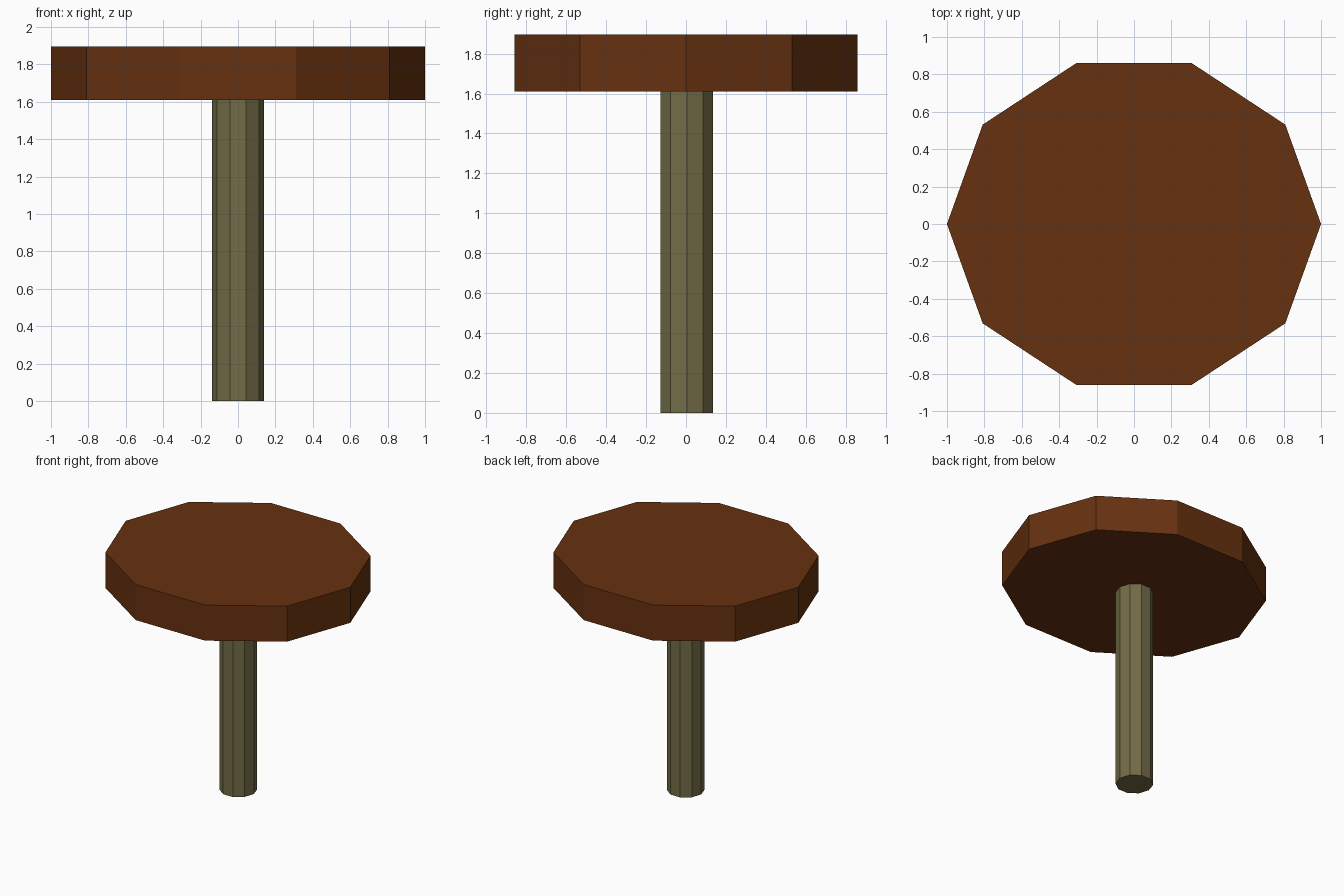
import bpy

cube = bpy.data.objects.get("Cube")
if cube:
    bpy.data.objects.remove(cube, do_unlink=True)


def make_material(name, colour):
    mat = bpy.data.materials.new(name)
    mat.use_nodes = True
    mat.diffuse_color = colour
    bsdf = next(n for n in mat.node_tree.nodes if n.type == 'BSDF_PRINCIPLED')
    bsdf.inputs["Base Color"].default_value = colour
    bsdf.inputs["Roughness"].default_value = 0.8
    return mat


def ten_sided_prism(name, radius, y_scale, bottom, top, y, mat):
    """Flat-shaded decagonal prism with corners on the x axis."""
    bpy.ops.mesh.primitive_cylinder_add(
        vertices=10, radius=radius, depth=top - bottom,
        location=(0, y, (bottom + top) / 2))
    obj = bpy.context.object
    obj.name = obj.data.name = name
    # Turn a corner onto +x, then squash front to back
    for v in obj.data.vertices:
        v.co.x, v.co.y = v.co.y, -v.co.x * y_scale
    obj.data.materials.append(mat)
    return obj


brown = make_material("brown wood", (0.135, 0.031, 0.005, 1))
olive = make_material("olive grey", (0.17, 0.15, 0.062, 1))

# Round top and its single post
ten_sided_prism("table_top", 1.0, 0.904, 1.61, 1.896, 0, brown)
ten_sided_prism("post", 0.138, 1.0, 0, 1.61, 0.004, olive)
